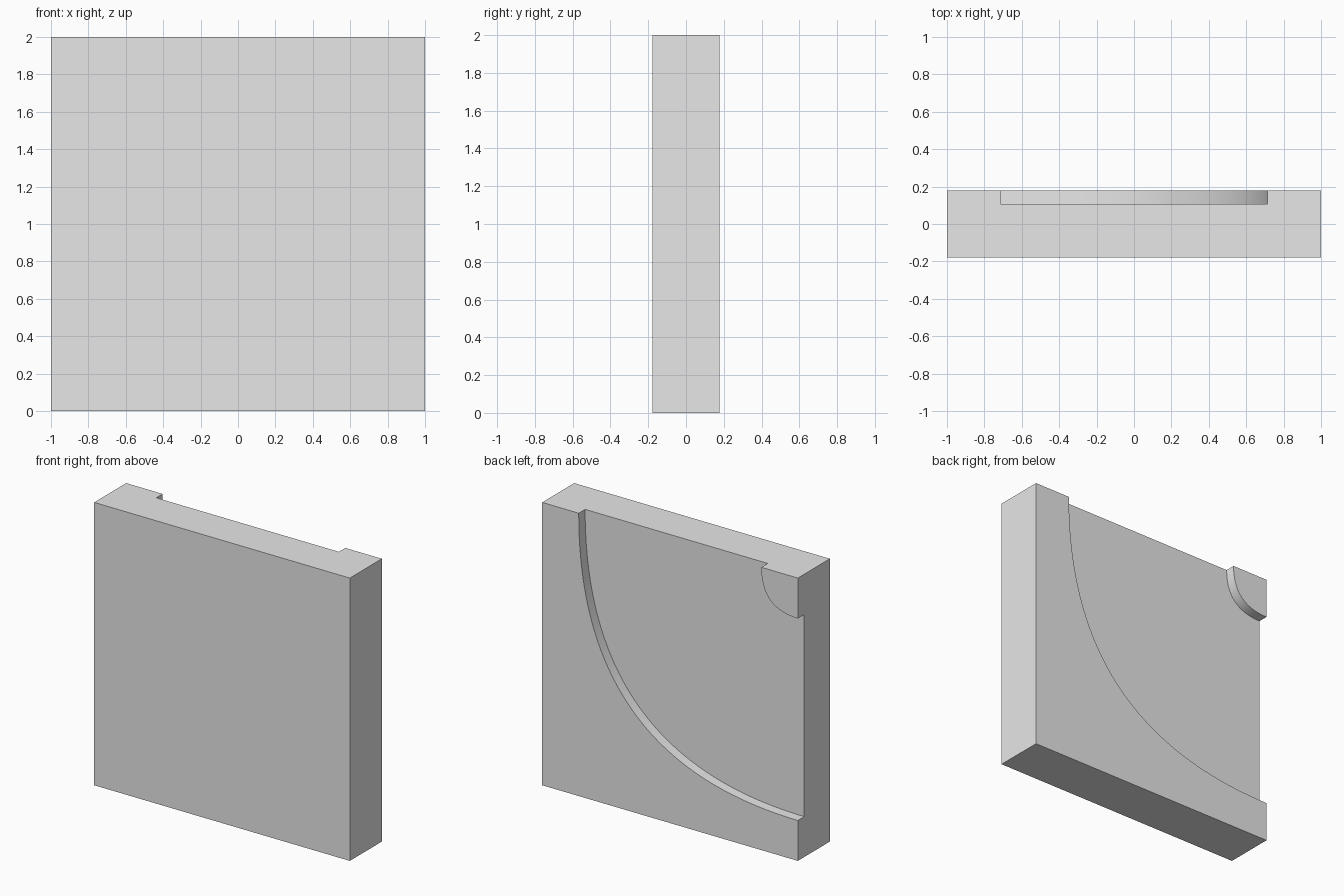
import bpy
import bmesh
import math
from mathutils import Vector
from mathutils.geometry import interpolate_bezier

cube = bpy.data.objects.get("Cube")
if cube:
    bpy.data.objects.remove(cube, do_unlink=True)

UNIT = 1 / 14            # module of the tile
HALF_DEPTH = 2.5 * UNIT
FLOOR = HALF_DEPTH - UNIT
ROUNDNESS = 0.67         # handle length of the bends
OVERSHOOT = 0.1

stone = bpy.data.materials.new("light grey")
stone.use_nodes = True
grey = (0.8, 0.8, 0.8, 1)
stone.diffuse_color = grey
stone.node_tree.nodes["Principled BSDF"].inputs["Base Color"].default_value = grey


def prism(name, outline, y_front, y_back):
    """Extrude an x-z outline along y."""
    bm = bmesh.new()
    face = bm.faces.new([bm.verts.new((x, y_front, z)) for x, z in outline])
    moved = bmesh.ops.extrude_face_region(bm, geom=[face])["geom"]
    verts = [g for g in moved if isinstance(g, bmesh.types.BMVert)]
    bmesh.ops.translate(bm, verts=verts, vec=(0, y_back - y_front, 0))
    bmesh.ops.recalc_face_normals(bm, faces=bm.faces)
    mesh = bpy.data.meshes.new(name)
    bm.to_mesh(mesh)
    bm.free()
    mesh.materials.append(stone)
    obj = bpy.data.objects.new(name, mesh)
    bpy.context.collection.objects.link(obj)
    return obj


def bend(radius, steps):
    """Quarter bend around the top corner at x = -1, from top edge to side edge."""
    start, end = Vector((radius - 1, 2)), Vector((-1, 2 - radius))
    corner = Vector((start.x, end.y))
    points = interpolate_bezier(start, start.lerp(corner, ROUNDNESS),
                                end.lerp(corner, ROUNDNESS), end, steps)
    return [(p[0], p[1]) for p in points]


# Solid slab
slab = prism("curved_channel_tile", [(-1, 0), (1, 0), (1, 2), (-1, 2)],
             -HALF_DEPTH, HALF_DEPTH)

# Channel sweeping from the top edge to the side edge, cut into the back
outer = bend(24 * UNIT, 64)
inner = bend(4 * UNIT, 32)[::-1]
side, top = -1 - OVERSHOOT, 2 + OVERSHOOT
outline = (outer + [(side, outer[-1][1]), (side, inner[0][1])]
           + inner + [(inner[-1][0], top), (outer[0][0], top)])
cutter = prism("channel_cutter", outline, FLOOR, HALF_DEPTH + OVERSHOOT)
cutter.hide_render = True

cut = slab.modifiers.new("channel", "BOOLEAN")
cut.operation = "DIFFERENCE"
cut.solver = "EXACT"
cut.object = cutter

bpy.ops.object.select_all(action="DESELECT")
slab.select_set(True)
bpy.context.view_layer.objects.active = slab
bpy.ops.object.modifier_apply(modifier=cut.name)
bpy.data.objects.remove(cutter, do_unlink=True)

# Smooth bends, crisp edges
bpy.ops.object.shade_smooth_by_angle(angle=math.radians(30))
